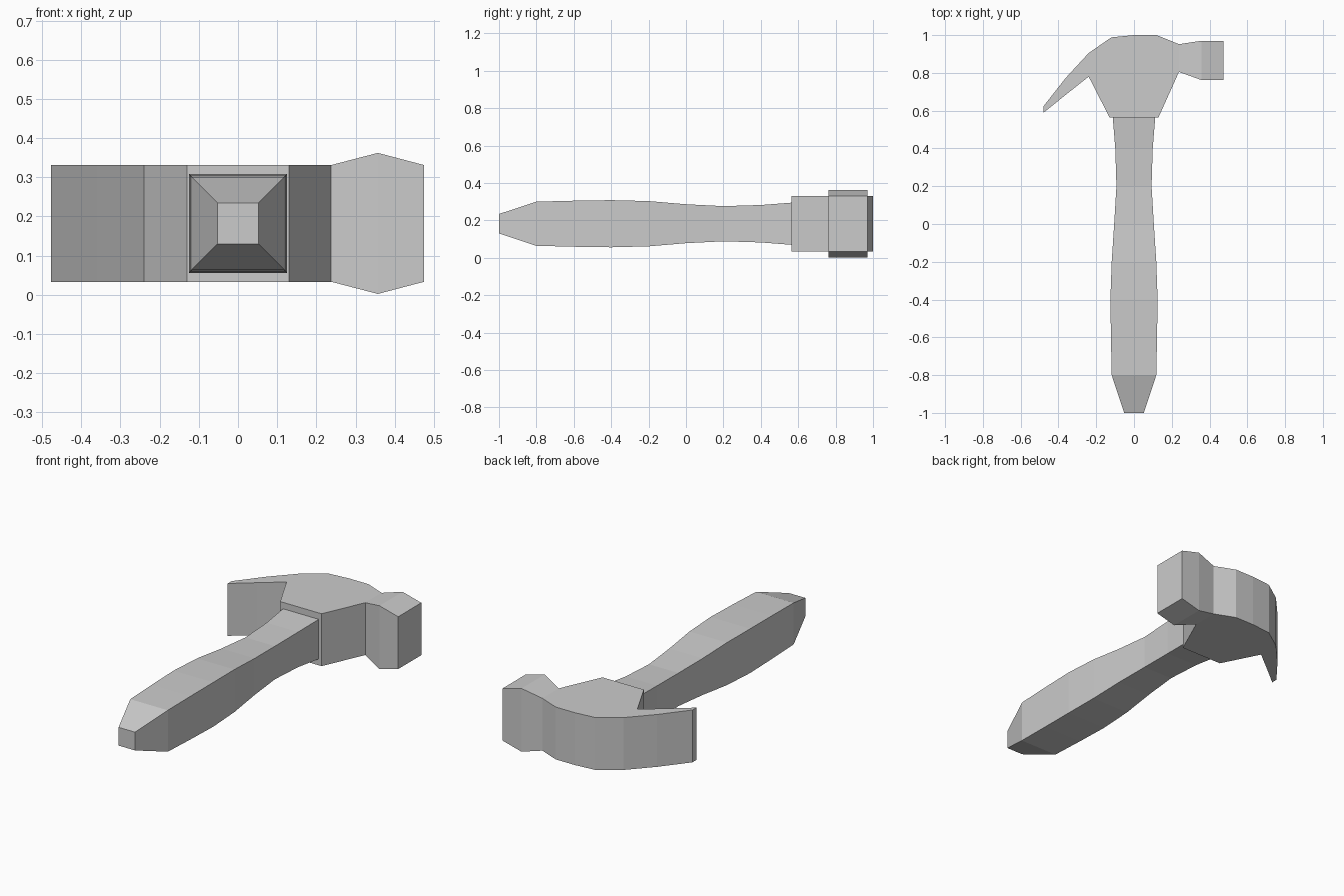
import bpy

if "Cube" in bpy.data.objects:
    bpy.data.objects.remove(bpy.data.objects["Cube"])

ZC = 0.182  # height of the hammer's centre line


def loft(name, rings):
    """Skin a list of four-cornered rings and cap both ends."""
    verts = [p for ring in rings for p in ring]
    faces = [(0, 1, 2, 3), tuple(len(verts) - i for i in (1, 2, 3, 4))]
    for r in range(len(rings) - 1):
        a, b = 4 * r, 4 * r + 4
        for i in range(4):
            j = (i + 1) % 4
            faces.append((a + i, b + i, b + j, a + j))
    mesh = bpy.data.meshes.new(name)
    mesh.from_pydata(verts, [], faces)
    mesh.update()
    obj = bpy.data.objects.new(name, mesh)
    bpy.context.collection.objects.link(obj)
    return obj


# Handle: y, half width, half height
handle = [(-1.0, .052, .052), (-.8, .118, .118), (-.6, .122, .123),
          (-.4, .125, .126), (-.2, .118, .121), (0, .105, .104),
          (.2, .093, .094), (.4, .099, .100), (.57, .113, .113)]
loft("handle", [[(-w, y, ZC - h), (w, y, ZC - h), (w, y, ZC + h), (-w, y, ZC + h)]
                for y, w, h in handle])

# Head from claw tip to striking face: front x, front y, back x, back y, half height
head = [(-.478, .59, -.478, .625, .149), (-.36, .685, -.36, .775, .149),
        (-.24, .78, -.24, .905, .149), (-.13, .565, -.12, .988, .149),
        (0, .565, 0, 1.0, .149), (.13, .565, .12, 1.0, .149),
        (.238, .805, .238, .952, .149), (.357, .762, .357, .97, .18),
        (.475, .762, .475, .97, .149)]
loft("head", [[(fx, fy, ZC - h), (fx, fy, ZC + h), (bx, by, ZC + h), (bx, by, ZC - h)]
              for fx, fy, bx, by, h in head])

# Outward-facing normals
import bmesh
for obj in bpy.context.collection.objects:
    bm = bmesh.new()
    bm.from_mesh(obj.data)
    bmesh.ops.recalc_face_normals(bm, faces=bm.faces)
    bm.to_mesh(obj.data)
    bm.free()
